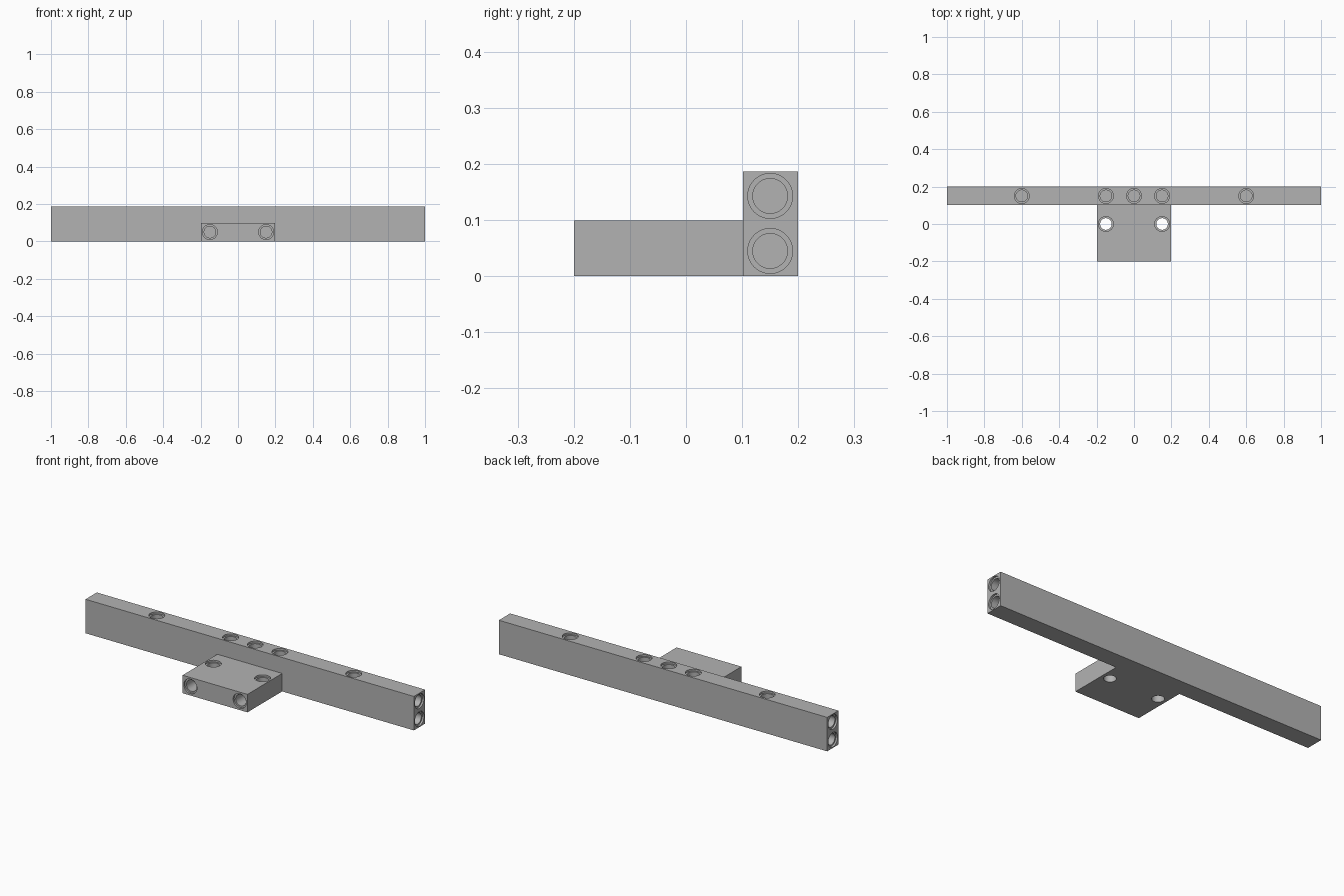
import bpy, bmesh
from mathutils import Vector

if "Cube" in bpy.data.objects:
    bpy.data.objects.remove(bpy.data.objects["Cube"])

grey = bpy.data.materials.new("light grey")
grey.use_nodes = True
colour = (0.45, 0.45, 0.45, 1)
grey.diffuse_color = colour
grey.node_tree.nodes["Principled BSDF"].inputs["Base Color"].default_value = colour

WIDTH, TOP, BLOCK_TOP = 0.1975, 0.187, 0.099
BORE, RIM, RIM_DEPTH, DEPTH, SIDES = 0.031, 0.04, 0.01, 0.1, 48


def add_object(name, bm):
    mesh = bpy.data.meshes.new(name)
    bmesh.ops.recalc_face_normals(bm, faces=bm.faces)
    bm.to_mesh(mesh)
    bm.free()
    mesh.materials.append(grey)
    obj = bpy.data.objects.new(name, mesh)
    bpy.context.collection.objects.link(obj)
    return obj


def box(name, low, high):
    bm = bmesh.new()
    bmesh.ops.create_cube(bm, size=1)
    low, high = Vector(low), Vector(high)
    for v in bm.verts:
        v.co = (low + high) / 2 + v.co * (high - low)
    return add_object(name, bm)


def add_hole(bm, mouth, outward, depth=DEPTH):
    """Stepped cutter: a wide shallow rim leading into a narrower bore."""
    turn = Vector((0, 0, 1)).rotation_difference(Vector(outward)).to_matrix()
    rings = []
    for radius, height in ((RIM, 0.01), (RIM, -RIM_DEPTH), (BORE, -RIM_DEPTH), (BORE, -depth)):
        ring = bmesh.ops.create_circle(bm, segments=SIDES, radius=radius)["verts"]
        for v in ring:
            v.co = Vector(mouth) + turn @ (v.co + Vector((0, 0, height)))
        rings.append(ring)
    for a, b in zip(rings, rings[1:]):
        for i in range(SIDES):
            j = (i + 1) % SIDES
            bm.faces.new((a[i], a[j], b[j], b[i]))
    bm.faces.new(rings[0])
    bm.faces.new(rings[-1])


def combine(body, other, operation):
    mod = body.modifiers.new(operation.lower(), 'BOOLEAN')
    mod.object, mod.operation, mod.solver = other, operation, 'EXACT'
    bpy.context.view_layer.objects.active = body
    bpy.ops.object.modifier_apply(modifier=mod.name)
    bpy.data.objects.remove(other)


# Long crossbar with the mounting block on its front
body = box("crossbar_with_block", (-1, 0.102, 0), (1, 0.2, TOP))
block = box("mounting_block", (-WIDTH, -0.2, 0), (WIDTH, 0.15, BLOCK_TOP))
combine(body, block, 'UNION')

# Holes in the crossbar top, both ends, the block front and through the block
bm = bmesh.new()
for x in (-0.6, -0.15, 0, 0.15, 0.6):
    add_hole(bm, (x, 0.15, TOP), (0, 0, 1))
for side in (-1, 1):
    for z in (0.045, 0.143):
        add_hole(bm, (side, 0.15, z), (side, 0, 0))
    add_hole(bm, (side * 0.15, -0.2, 0.05), (0, -1, 0))
    add_hole(bm, (side * 0.15, 0, BLOCK_TOP), (0, 0, 1), depth=0.12)
combine(body, add_object("hole_cutter", bm), 'DIFFERENCE')

# Smooth bores with crisp edges
bpy.ops.object.select_all(action='DESELECT')
body.select_set(True)
bpy.context.view_layer.objects.active = body
bpy.ops.object.shade_smooth_by_angle()
